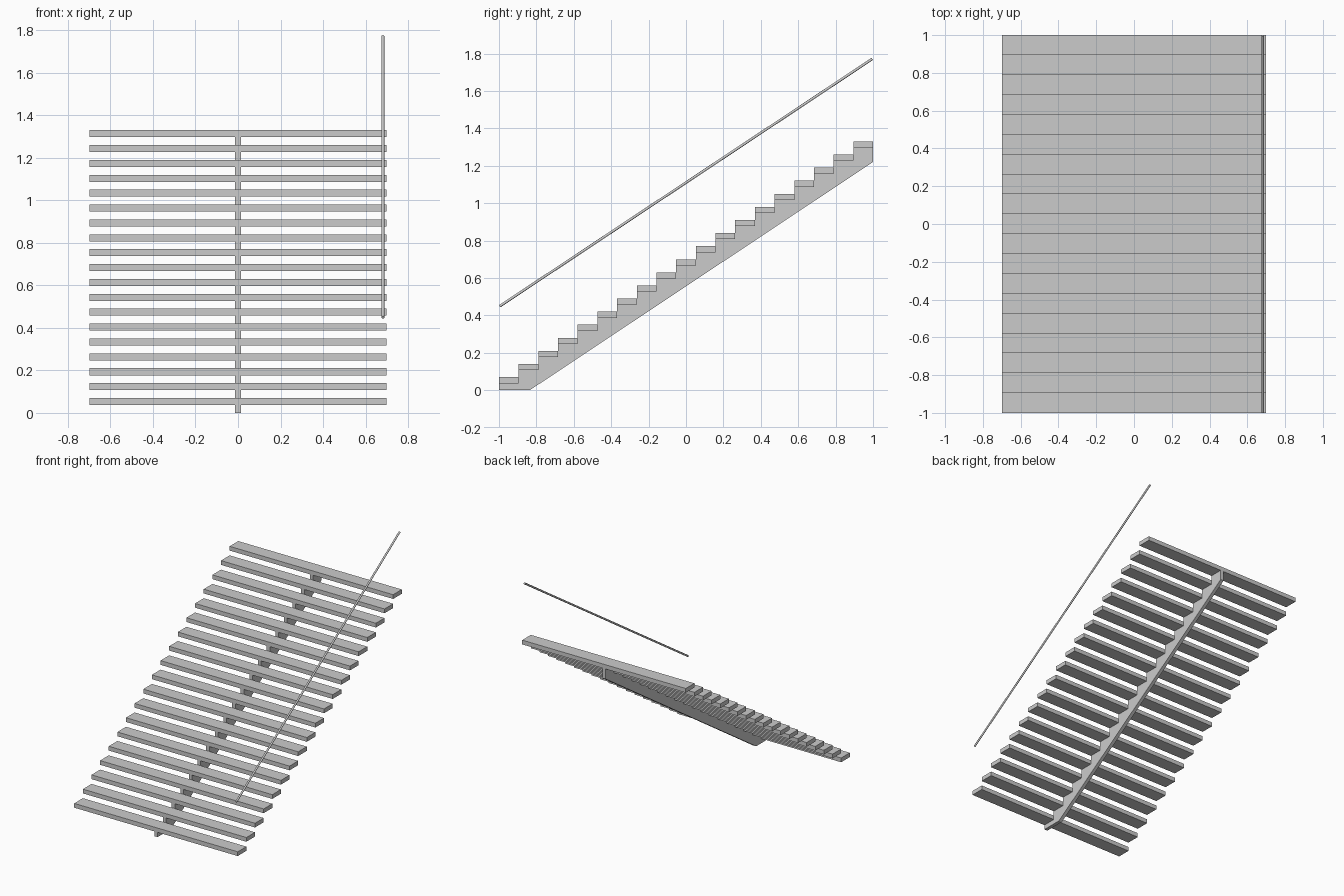
import bpy, bmesh
from mathutils import Vector

if "Cube" in bpy.data.objects:
    bpy.data.objects.remove(bpy.data.objects["Cube"])

N = 19                # number of steps
GO = 2.0 / N          # tread depth
RISE = 0.07
THICK = 0.033
HALF_W = 0.698


def mesh_object(name, bm):
    bmesh.ops.recalc_face_normals(bm, faces=bm.faces[:])
    mesh = bpy.data.meshes.new(name)
    bm.to_mesh(mesh)
    bm.free()
    obj = bpy.data.objects.new(name, mesh)
    bpy.context.collection.objects.link(obj)
    return obj


def extrude_profile(name, points, half_width):
    """Extrude a closed (y, z) profile symmetrically along x."""
    bm = bmesh.new()
    face = bm.faces.new([bm.verts.new((-half_width, y, z)) for y, z in points])
    geom = bmesh.ops.extrude_face_region(bm, geom=[face])["geom"]
    verts = [g for g in geom if isinstance(g, bmesh.types.BMVert)]
    bmesh.ops.translate(bm, verts=verts, vec=(2 * half_width, 0, 0))
    return mesh_object(name, bm)


# Treads
for i in range(N):
    y0, top = -1 + i * GO, (i + 1) * RISE
    extrude_profile(f"tread_{i + 1:02d}",
                    [(y0, top - THICK), (y0 + GO, top - THICK),
                     (y0 + GO, top), (y0, top)], HALF_W)

# Central saw-tooth stringer
profile = [(1, 1.22), (-0.835, 0), (-1, 0)]
for i in range(N):
    z = (i + 1) * RISE - THICK
    profile += [(-1 + i * GO, z), (-1 + (i + 1) * GO, z)]
extrude_profile("central_stringer", profile, 0.0135)

# Round handrail on the right side
start, end = Vector((0.682, -0.996, 0.449)), Vector((0.682, 0.996, 1.771))
axis = end - start
bpy.ops.mesh.primitive_cylinder_add(
    vertices=16, radius=0.007, depth=axis.length, location=(start + end) / 2,
    rotation=axis.to_track_quat('Z', 'Y').to_euler())
bpy.context.object.name = "handrail"
bpy.ops.object.shade_smooth_by_angle()
